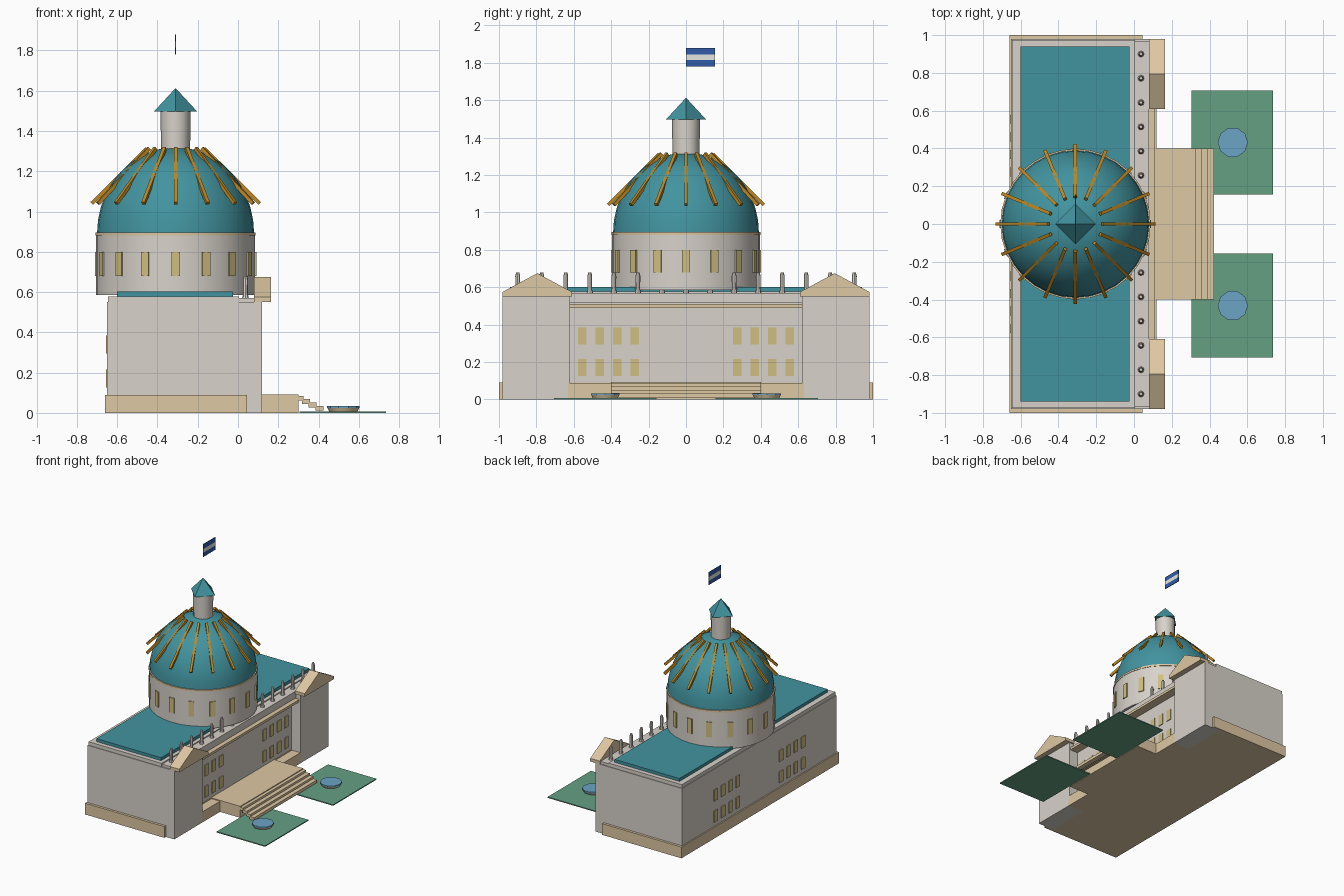
import bpy, bmesh, math
from mathutils import Vector, Matrix

if "Cube" in bpy.data.objects:
    bpy.data.objects.remove(bpy.data.objects["Cube"])


def material(name, rgb):
    m = bpy.data.materials.new(name)
    lin = [(c / 255 / 12.92) if c < 11 else ((c / 255 + 0.055) / 1.055) ** 2.4 for c in rgb]
    m.diffuse_color = (*lin, 1)
    m.use_nodes = True
    m.node_tree.nodes["Principled BSDF"].inputs["Base Color"].default_value = m.diffuse_color
    return m


STONE = material("pale_stone", (216, 210, 202))
TAN = material("tan_stone", (222, 200, 163))
TEAL = material("teal_copper", (66, 148, 160))
GOLD = material("gold", (190, 136, 35))
GLASS = material("window_yellow", (208, 190, 130))
GREEN = material("lawn_green", (102, 160, 132))
WATER = material("water_blue", (108, 164, 196))
BLUE = material("flag_blue", (50, 92, 170))
WHITE = material("flag_white", (235, 235, 230))


def finish(name, bm, mat, smooth=False):
    bmesh.ops.recalc_face_normals(bm, faces=bm.faces)
    me = bpy.data.meshes.new(name)
    bm.to_mesh(me)
    bm.free()
    me.materials.append(mat)
    ob = bpy.data.objects.new(name, me)
    bpy.context.collection.objects.link(ob)
    if smooth:
        bpy.ops.object.select_all(action='DESELECT')
        ob.select_set(True)
        bpy.context.view_layer.objects.active = ob
        bpy.ops.object.shade_smooth_by_angle(angle=math.radians(35))
    return ob


def add_box(bm, x0, x1, y0, y1, z0, z1, turn=None):
    mat = Matrix.Translation(((x0 + x1) / 2, (y0 + y1) / 2, (z0 + z1) / 2))
    mat = mat @ Matrix.Diagonal((x1 - x0, y1 - y0, z1 - z0, 1))
    bmesh.ops.create_cube(bm, size=1, matrix=turn @ mat if turn else mat)


def boxes(name, mat, *dims):
    bm = bmesh.new()
    for d in dims:
        add_box(bm, *d)
    return finish(name, bm, mat)


def add_lathe(bm, profile, n, cx, cy):
    """Revolve (radius, z) pairs around a vertical axis, closing both ends."""
    rings = []
    for r, z in profile:
        if r < 1e-5:
            rings.append([bm.verts.new((cx, cy, z))])
        else:
            rings.append([bm.verts.new((cx + r * math.cos(2 * math.pi * i / n),
                                        cy + r * math.sin(2 * math.pi * i / n), z)) for i in range(n)])
    for a, b in zip(rings, rings[1:]):
        for i in range(n):
            j = (i + 1) % n
            if len(b) == 1:
                bm.faces.new((a[i], a[j], b[0]))
            else:
                bm.faces.new((a[i], a[j], b[j], b[i]))
    for ring in (rings[0], rings[-1]):
        if len(ring) > 1:
            bm.faces.new(ring)


def lathe(name, mat, profile, n, cx, cy, smooth=True):
    bm = bmesh.new()
    add_lathe(bm, profile, n, cx, cy)
    return finish(name, bm, mat, smooth)


CX = -0.31  # dome axis

# main block, plinth, cornices and roof
boxes("plinth", TAN, (-0.66, 0.045, -1, 1, 0, 0.09), (0.03, 0.12, -0.63, 0.63, 0, 0.085))
boxes("main_block", STONE, (-0.65, 0.04, -0.98, 0.98, 0.09, 0.55))
boxes("front_cornice", TAN, (0.03, 0.11, -0.62, 0.62, 0.49, 0.51))
boxes("parapet", STONE, (0.0, 0.08, -0.97, 0.97, 0.515, 0.57))
boxes("roof_cornice", STONE, (-0.645, 0.005, -0.975, 0.975, 0.55, 0.578))
boxes("roof", TEAL, (-0.60, -0.025, -0.94, 0.94, 0.57, 0.602))

# projecting end pavilions
boxes("pavilions", STONE, *[(-0.02, 0.12, min(s * 0.62, s * 0.98), max(s * 0.62, s * 0.98), 0, 0.55)
                            for s in (-1, 1)])

# triangular pediments above the pavilions
bm = bmesh.new()
for s in (-1, 1):
    prof = [(0.61, 0.55), (0.98, 0.55), (0.98, 0.575), (0.795, 0.675), (0.61, 0.575)]
    a = [bm.verts.new((0.08, s * y, z)) for y, z in prof]
    b = [bm.verts.new((0.165, s * y, z)) for y, z in prof]
    bm.faces.new(a)
    bm.faces.new(b)
    for i in range(5):
        j = (i + 1) % 5
        bm.faces.new((a[i], a[j], b[j], b[i]))
finish("pediments", bm, TAN)

# balustrade posts
bm = bmesh.new()
for i in range(15):
    add_lathe(bm, [(0.018, 0.565), (0.012, 0.59), (0.013, 0.66), (0.008, 0.68)], 8, 0.037, -0.9 + i * 0.9 / 7)
finish("balustrade_posts", bm, STONE, True)

# windows on the front and rear facades, two storeys
bm = bmesh.new()
for s in (-1, 1):
    for y in (0.275, 0.368, 0.461, 0.554):
        for z in (0.125, 0.295):
            for x in (0.038, -0.656):
                add_box(bm, x, x + 0.008, s * y - 0.023, s * y + 0.023, z, z + 0.09)
finish("facade_windows", bm, GLASS)

# drum with its window ring
lathe("drum", STONE, [(0.395, 0.585), (0.395, 0.885)], 32, CX, 0)
lathe("drum_cornice", TAN, [(0.398, 0.88), (0.398, 0.895)], 32, CX, 0)
bm = bmesh.new()
for i in range(16):
    turn = Matrix.Translation((CX, 0, 0)) @ Matrix.Rotation(i * math.pi / 8, 4, 'Z')
    add_box(bm, 0.392, 0.401, -0.021, 0.021, 0.68, 0.80, turn)
finish("drum_windows", bm, GLASS)

# dome
prof = [(0.39 * math.cos(t * math.pi / 20), 0.89 + 0.43 * math.sin(t * math.pi / 20)) for t in range(10)]
lathe("dome", TEAL, prof + [(0, 1.32)], 32, CX, 0)

# straight gold ribs leaning on the dome
bm = bmesh.new()
for i in range(16):
    d = Vector((math.cos(i * math.pi / 8), math.sin(i * math.pi / 8), 0))
    p = Vector((CX, 0, 1.04)) + d * 0.417
    q = Vector((CX, 0, 1.313)) + d * 0.143
    side = Vector((-d.y, d.x, 0))
    up = (q - p).normalized()
    rot = Matrix((side, up.cross(side), up)).transposed().to_4x4()
    turn = Matrix.Translation((p + q) / 2) @ rot
    h = (q - p).length / 2
    add_box(bm, -0.009, 0.009, -0.009, 0.009, -h, h, turn)
finish("dome_ribs", bm, GOLD)

# lantern with pyramid cap
lathe("lantern", STONE, [(0.072, 1.29), (0.075, 1.50)], 12, CX, 0)
lathe("lantern_cap", TEAL, [(0.107, 1.497), (0, 1.613)], 4, CX, 0, False)

# striped flag
boxes("flag_blue_stripes", BLUE, (CX - 0.003, CX + 0.003, 0, 0.155, 1.78, 1.814),
      (CX - 0.003, CX + 0.003, 0, 0.155, 1.844, 1.88))
boxes("flag_white_stripe", WHITE, (CX - 0.003, CX + 0.003, 0, 0.155, 1.814, 1.844))

# entrance landing and thin descending steps
boxes("landing", TAN, (0.04, 0.30, -0.4, 0.4, 0, 0.092))
boxes("steps", TAN, *[(0.285 + 0.033 * i, 0.325 + 0.033 * i, -0.4, 0.4, 0.062 - 0.017 * i, 0.085 - 0.017 * i)
                      for i in range(4)])

# lawns with round fountains
boxes("lawns", GREEN, (0.305, 0.735, 0.157, 0.706, 0, 0.008), (0.305, 0.735, -0.706, -0.157, 0, 0.008))
for s, side in ((-1, "left"), (1, "right")):
    lathe("fountain_basin_" + side, TAN, [(0.07, 0.006), (0.079, 0.024)], 10, 0.523, s * 0.432)
    lathe("fountain_water_" + side, WATER, [(0.08, 0.024), (0.08, 0.033)], 10, 0.523, s * 0.432)
